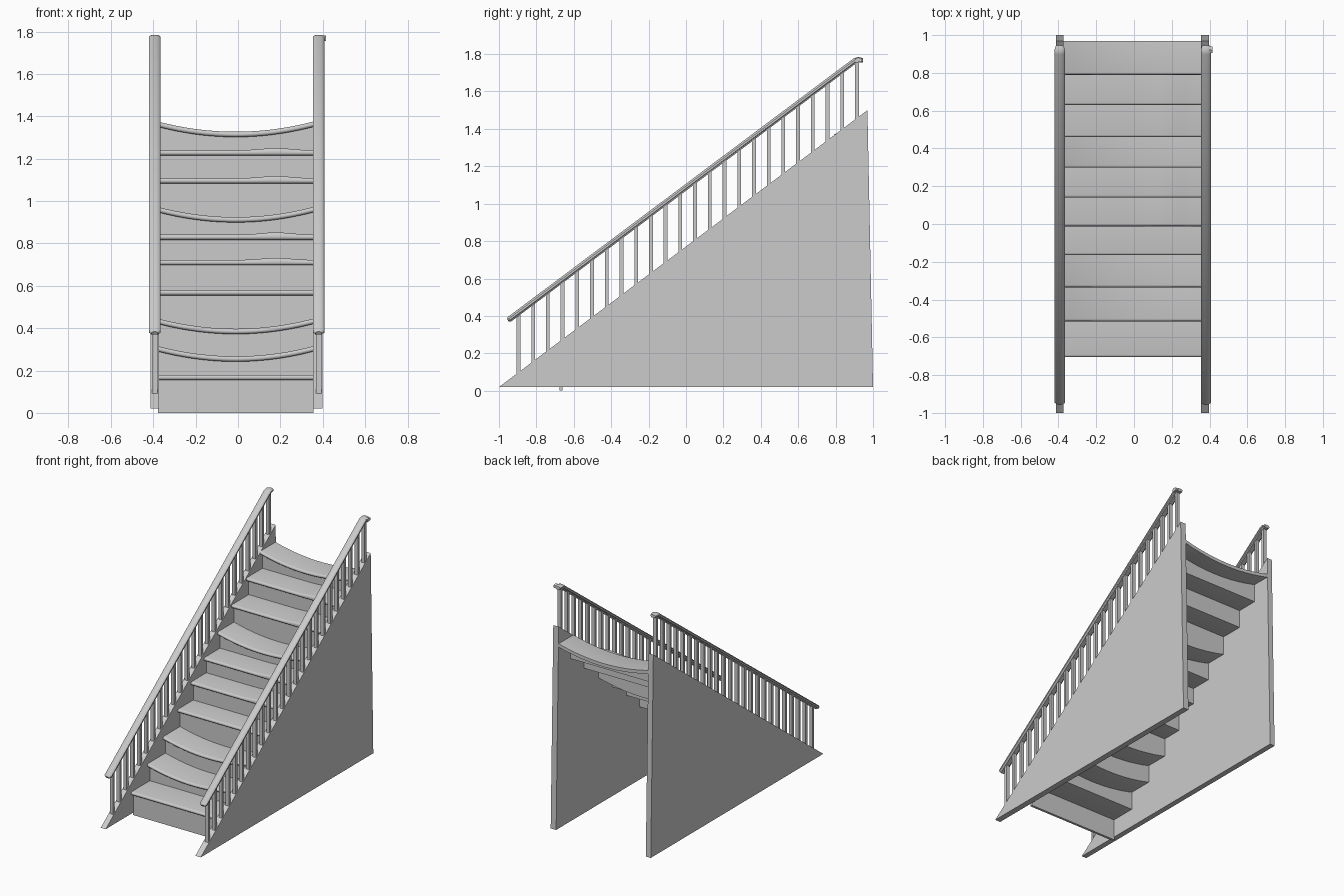
import bpy, bmesh, math
from mathutils import Vector

if "Cube" in bpy.data.objects:
    bpy.data.objects.remove(bpy.data.objects["Cube"])

grey = bpy.data.materials.new("plain grey")
grey.diffuse_color = (0.6, 0.6, 0.6, 1)
grey.use_nodes = True
grey.node_tree.nodes["Principled BSDF"].inputs["Base Color"].default_value = grey.diffuse_color


def loft(name, rings, smooth=False):
    """Skin a row of equal closed rings and cap both ends."""
    bm = bmesh.new()
    vs = [[bm.verts.new(p) for p in r] for r in rings]
    n = len(rings[0])
    for a, b in zip(vs, vs[1:]):
        for i in range(n):
            j = (i + 1) % n
            bm.faces.new((a[i], a[j], b[j], b[i]))
    bm.faces.new(vs[0])
    bm.faces.new(vs[-1])
    bmesh.ops.recalc_face_normals(bm, faces=bm.faces[:])
    me = bpy.data.meshes.new(name)
    bm.to_mesh(me)
    bm.free()
    me.materials.append(grey)
    ob = bpy.data.objects.new(name, me)
    bpy.context.collection.objects.link(ob)
    if smooth:
        bpy.ops.object.select_all(action='DESELECT')
        ob.select_set(True)
        bpy.context.view_layer.objects.active = ob
        bpy.ops.object.shade_smooth_by_angle(angle=math.radians(40))
    return ob


def slope(y):
    return 0.02 + (y + 1) * 0.751


# Worn treads: some sag in the middle, some have a slight bump
fronts = [-.705, -.515, -.335, -.165, -.012, .14, .298, .46, .63, .79]
tops = [.18, .315, .445, .58, .722, .842, .972, 1.108, 1.24, 1.375]
sagging = {1, 2, 6, 9}
bumped = {4, 5, 7, 8}
X0, X1, THICK = -.378, .356, .025
xs = [X0 + (X1 - X0) * i / 24 for i in range(25)]


def sag(i, x):
    return -.048 * (1 - ((x + .011) / .367) ** 2) if i in sagging else 0


def bump(i, x):
    return .01 * math.exp(-((x - .18) / .09) ** 2) if i in bumped else 0


for i, (f, t) in enumerate(zip(fronts, tops)):
    back = fronts[i + 1] + .04 if i < 9 else .97
    rings = []
    for x in xs:
        s, b, r = sag(i, x), bump(i, x), THICK / 2
        nose = [(f + r - r * math.sin(a), t - r + r * math.cos(a))
                for a in (math.pi * k / 6 for k in range(7))]
        ring = [(x, y, z + s + (b if z > t - r else 0)) for y, z in nose]
        ring += [(x, back, t - THICK + s), (x, back, t + s + b)]
        rings.append(ring)
    loft(f"tread_{i + 1}", rings, True)

    # Riser under the tread, following the worn surfaces
    y0, y1 = f + .028, f + .046
    rings = []
    for x in xs:
        hi = t - THICK + .003 + sag(i, x)
        lo = tops[i - 1] - THICK + sag(i - 1, x) if i else 0
        rings.append([(x, y0, lo), (x, y1, lo), (x, y1, hi), (x, y0, hi)])
    loft(f"riser_{i + 1}", rings, True)

# Side panels, balusters and handrails
for side, xa, xb, xr in (("left", -.414, -.374, -.393), ("right", .354, .398, .381)):
    outline = [(-1, .02), (1, .02), (.97, 1.5)]
    loft(f"{side}_panel", [[(x, y, z) for y, z in outline] for x in (xa, xb)])

    for k in range(24):
        y = -.896 + k * .0787
        x, w, d = xr, .013, .01
        top = slope(y) + .30
        loft(f"{side}_baluster_{k + 1}", [
            [(x + sx * w, y + sy * d, (slope(y + sy * d) - .01) if low else top + sy * d * .75)
             for sx, sy in ((-1, -1), (1, -1), (1, 1), (-1, 1))] for low in (1, 0)])

    # Moulded rail section swept up the slope, levelling off at the top
    section = [(-.016, -.015), (.016, -.015), (.019, -.008), (.027, -.005),
               (.027, .005), (.02, .012), (.008, .015), (-.008, .015),
               (-.02, .012), (-.027, .005), (-.027, -.005), (-.019, -.008)]
    path = [(-.952, .376, .6), (-.944, .382, 1), (.905, 1.765, 1), (.925, 1.77, 1), (.945, 1.767, .75)]
    tilts = [.643, .643, .55, .2, 0]
    rings = []
    for (y, z, s), a in zip(path, tilts):
        rings.append([(xr + u * s, y - v * s * math.sin(a), z + v * s * math.cos(a))
                      for u, v in section])
    loft(f"{side}_handrail", rings, True)

# Small hooked end on the right handrail
loft("right_handrail_end", [[(x, y, z) for y, z in
     ((.905, 1.755), (.94, 1.758), (.94, 1.776), (.92, 1.782), (.905, 1.775))]
     for x in (.381, .416)])
